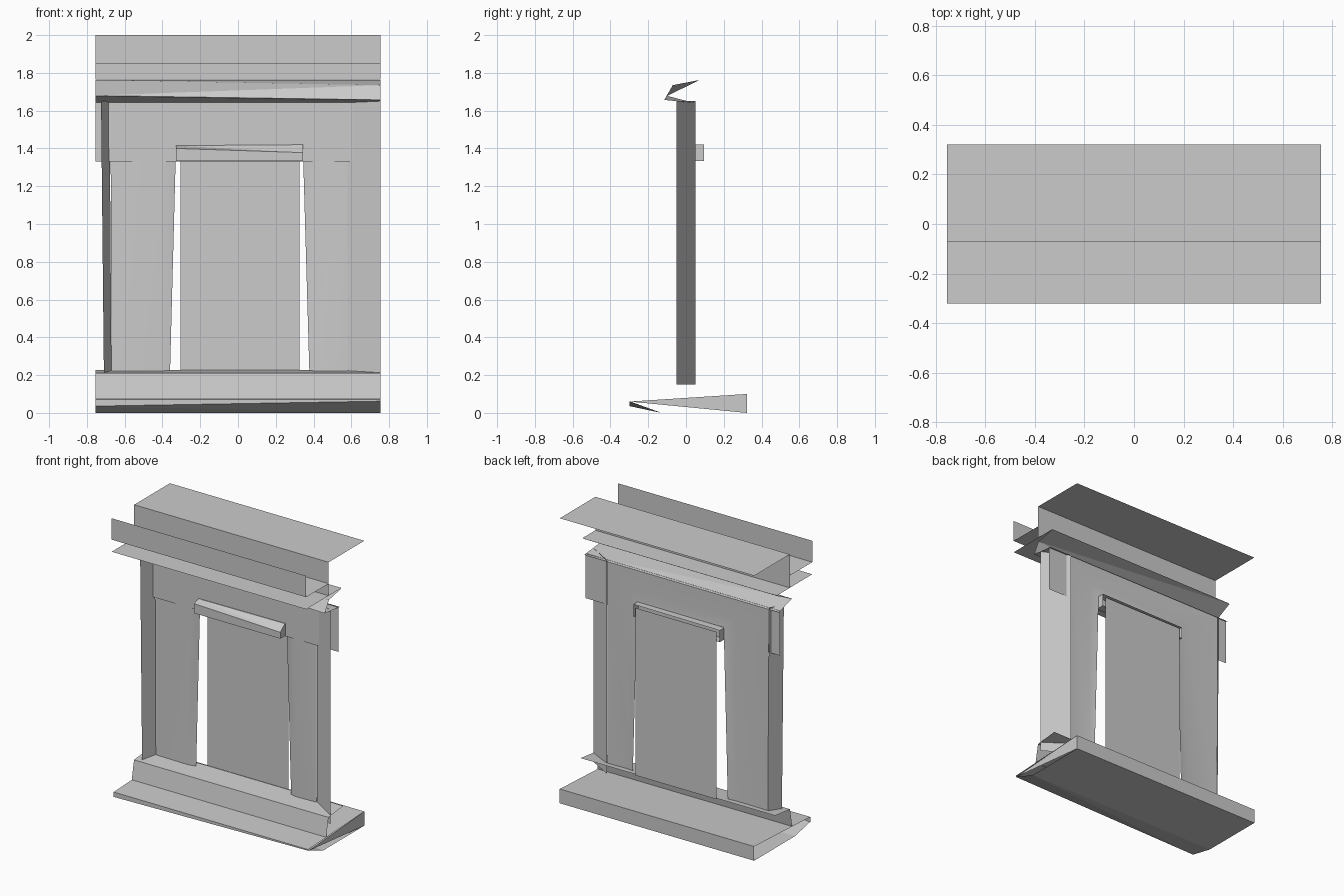
import bpy, bmesh

if "Cube" in bpy.data.objects:
    bpy.data.objects.remove(bpy.data.objects["Cube"])

W = 0.755  # half width of the long mouldings


def make(name, verts, faces, smooth=False):
    me = bpy.data.meshes.new(name)
    me.from_pydata(verts, [], faces)
    ob = bpy.data.objects.new(name, me)
    bpy.context.collection.objects.link(ob)
    if smooth:
        for p in me.polygons:
            p.use_smooth = True
    return ob


def strip(name, left, right=None, xl=-W, xr=W, closed=False, caps=False):
    """Ruled sheet between a (y, z) profile at xl and one at xr."""
    right = right or left
    n = len(left)
    verts = [(xl, y, z) for y, z in left] + [(xr, y, z) for y, z in right]
    faces = []
    for i in range(n if closed else n - 1):
        j = (i + 1) % n
        faces += [(i, n + i, n + j), (i, n + j, j)] if right is not left else [(i, n + i, n + j, j)]
    if caps:
        faces += [tuple(range(n)), tuple(range(2 * n - 1, n - 1, -1))]
    return make(name, verts, faces)


def upright(name, a, b, z0, z1):
    """Vertical sheet between two (x, y) points."""
    return make(name, [(*a, z0), (*b, z0), (*b, z1), (*a, z1)], [(0, 1, 2, 3)])


# Mantel shelf: top sheet with its riser, front board with soffit, ledge below
strip("shelf_top", [(0.322, 2.0), (-0.073, 2.0), (-0.073, 1.765)])
strip("shelf_front_board", [(-0.322, 2.0), (-0.322, 1.85), (-0.073, 1.85)])
strip("shelf_ledge", [(-0.322, 1.765), (0.07, 1.765)])

# Cornice moulding, twisted along its length
strip("cornice",
      [(0.07, 1.762), (-0.095, 1.68), (-0.1, 1.678), (0.05, 1.64)],
      [(0.07, 1.762), (-0.07, 1.735), (-0.115, 1.657), (0.05, 1.64)])

# Lintel panel
upright("lintel", (-W, 0.035), (W, 0.035), 1.33, 1.645)

# Outer returns of the surround
make("left_return", [(-0.71, -0.05, 0.21), (-0.67, 0.05, 0.21),
                     (-0.68, 0.05, 1.65), (-0.725, -0.05, 1.65)], [(0, 1, 2, 3)])
upright("right_return", (W, -0.05), (0.58, 0.05), 0.15, 1.65)

# Door casing with a shallow inner bevel, open at the foot
outer = [(-0.67, 0.21), (-0.675, 1.64), (0.58, 1.64), (0.58, 0.21)]
middle = [(-0.42, 0.21), (-0.40, 1.5), (0.41, 1.5), (0.415, 0.21)]
inner = [(-0.36, 0.21), (-0.328, 1.42), (0.343, 1.42), (0.378, 0.21)]
verts = [(x, y, z) for ring, y in ((outer, 0.045), (middle, 0.04), (inner, 0.05)) for x, z in ring]
faces = [(r + i, r + i + 1, r + i + 5, r + i + 4) for r in (0, 4) for i in range(3)]
make("door_casing", verts, faces, smooth=True)

# Bar across the head of the opening
strip("head_bar",
      [(0.095, 1.415), (0.03, 1.415), (-0.02, 1.40), (-0.02, 1.333), (0.095, 1.333)],
      [(0.095, 1.42), (0.03, 1.42), (-0.02, 1.378), (-0.02, 1.333), (0.095, 1.333)],
      xl=-0.328, xr=0.343, caps=True)

# Back panel in the opening
upright("back_panel", (-0.305, 0.097), (0.325, 0.097), 0.225, 1.40)

# Plinth ledge and sloping riser
strip("plinth", [(0.09, 0.228), (-0.075, 0.21), (-0.1, 0.078)])

# Base slab with an undercut front edge
strip("base_slab",
      [(0.322, 0.1), (-0.30, 0.07), (-0.3, 0.036), (-0.13, 0.0), (0.322, 0.0)],
      [(0.322, 0.1), (-0.30, 0.07), (-0.3, 0.062), (-0.13, 0.0), (0.322, 0.0)],
      closed=True)
make("base_end", [(W, 0.322, 0.1), (W, 0.322, 0.0), (W, -0.3, 0.06)], [(0, 1, 2)])
